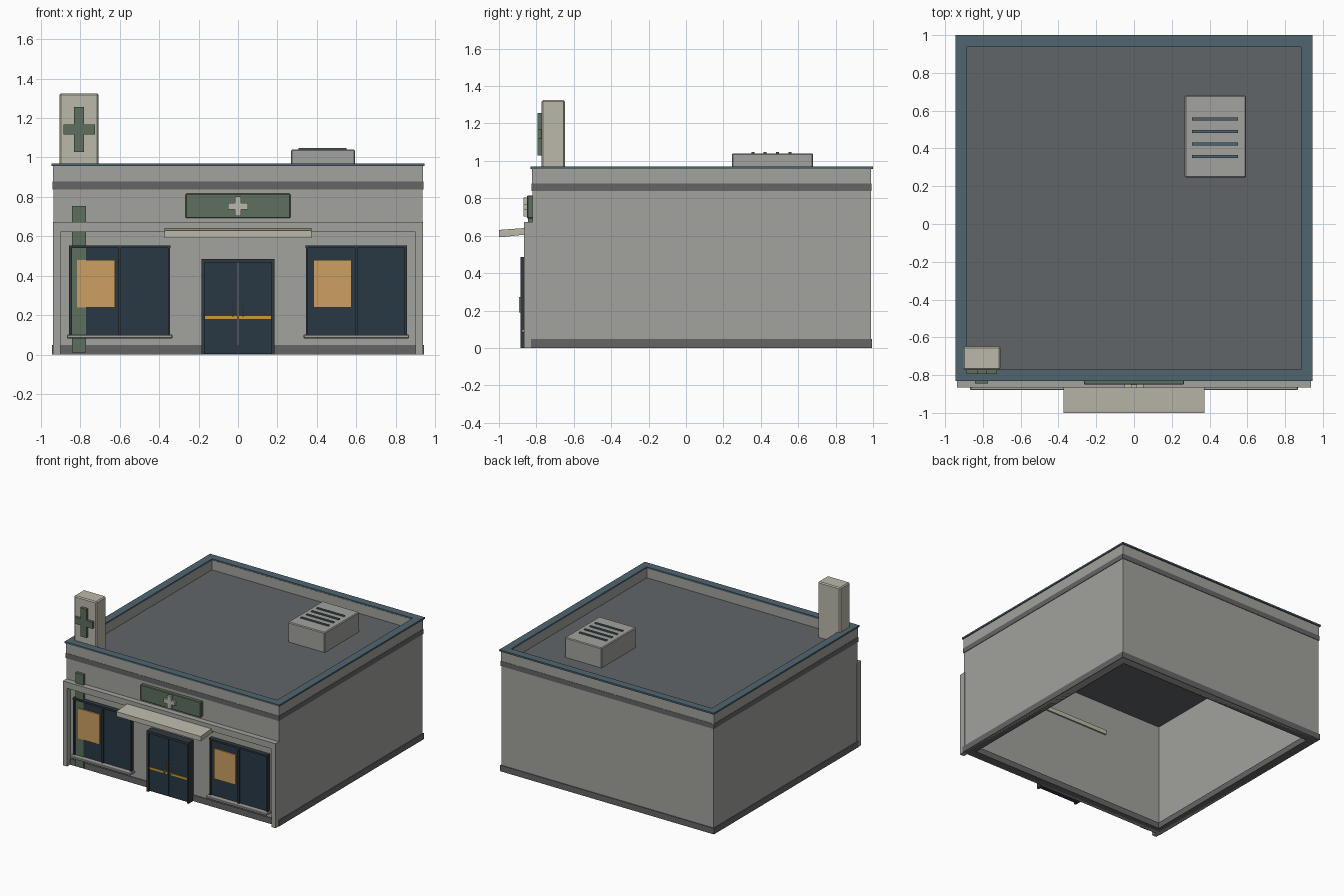
import bpy

if "Cube" in bpy.data.objects:
    bpy.data.objects.remove(bpy.data.objects["Cube"])


def material(name, rgb):
    m = bpy.data.materials.new(name)
    m.diffuse_color = (*rgb, 1)
    m.use_nodes = True
    m.node_tree.nodes["Principled BSDF"].inputs["Base Color"].default_value = m.diffuse_color
    return m


WALL = material("wall_grey", (0.36, 0.36, 0.34))
DARK = material("dark_grey", (0.13, 0.13, 0.13))
ROOF = material("roof_grey", (0.12, 0.13, 0.14))
BLUE = material("slate_blue", (0.08, 0.13, 0.16))
GLASS = material("dark_glass", (0.022, 0.04, 0.06))
FRAME = material("frame", (0.03, 0.04, 0.05))
GREEN = material("green", (0.11, 0.16, 0.11))
CREAM = material("cream", (0.50, 0.48, 0.40))
ORANGE = material("poster_orange", (0.60, 0.35, 0.12))
YELLOW = material("yellow", (0.60, 0.33, 0.03))


def mesh_object(name, verts, faces, mat, bevel=0):
    me = bpy.data.meshes.new(name)
    me.from_pydata(verts, [], faces)
    me.materials.append(mat)
    ob = bpy.data.objects.new(name, me)
    bpy.context.collection.objects.link(ob)
    if bevel:
        b = ob.modifiers.new("bevel", 'BEVEL')
        b.width = bevel
        b.segments = 1
    return ob


def extrude_x(name, x0, x1, profile, mat, bevel=0):
    """Extrude a (y, z) profile, given counter-clockwise seen from +x."""
    n = len(profile)
    verts = [(x, y, z) for x in (x0, x1) for y, z in profile]
    faces = [(i, (i + 1) % n, n + (i + 1) % n, n + i) for i in range(n)]
    faces = [f[::-1] for f in faces] + [tuple(range(n))[::-1], tuple(range(n, 2 * n))]
    return mesh_object(name, verts, [f if len(f) != 4 or k >= n else f[::-1]
                                     for k, f in enumerate(faces)], mat, bevel)


def box(name, x0, x1, y0, y1, z0, z1, mat, bevel=0):
    return extrude_x(name, x0, x1, [(y0, z0), (y1, z0), (y1, z1), (y0, z1)], mat, bevel)


def ring(name, x, y0, y1, t, z0, z1, mat):
    """Rectangular hollow band, open above and below its inner hole."""
    verts = []
    for d, z in ((0, z0), (0, z1), (t, z1), (t, z0)):
        verts += [(-x + d, y0 + d, z), (x - d, y0 + d, z), (x - d, y1 - d, z), (-x + d, y1 - d, z)]
    faces = []
    for k in range(4):
        a, b = 4 * k, 4 * ((k + 1) % 4)
        faces += [(a + i, a + (i + 1) % 4, b + (i + 1) % 4, b + i) for i in range(4)]
    return mesh_object(name, verts, faces, mat)


def cross(name, cx, cz, half_w, half_h, arm, y0, y1, mat):
    """Plus-shaped plate facing the front."""
    a, w, h = arm / 2, half_w, half_h
    pts = [(-a, -h), (a, -h), (a, -a), (w, -a), (w, a), (a, a),
           (a, h), (-a, h), (-a, a), (-w, a), (-w, -a), (-a, -a)]
    n = len(pts)
    verts = [(cx + px, y, cz + pz) for y in (y0, y1) for px, pz in pts]
    faces = [tuple(range(n)), tuple(range(n, 2 * n))[::-1]]
    faces += [(i, n + i, n + (i + 1) % n, (i + 1) % n) for i in range(n)]
    return mesh_object(name, verts, faces, mat)


# Hollow shell, open underneath
ring("walls", 0.936, -0.822, 0.988, 0.055, 0.0, 0.88, WALL)
ring("plinth", 0.942, -0.828, 0.994, 0.07, 0.0, 0.048, DARK)
ring("cornice_band", 0.94, -0.826, 0.992, 0.05, 0.838, 0.878, DARK)
ring("parapet", 0.938, -0.824, 0.99, 0.053, 0.878, 0.958, WALL)
ring("parapet_cap", 0.946, -0.832, 1.0, 0.062, 0.957, 0.97, BLUE)
box("roof", -0.9, 0.9, -0.79, 0.955, 0.862, 0.882, ROOF)

# Shopfront surround
for s in (-1, 1):
    a, b = sorted((s * 0.90, s * 0.938))
    box("pilaster", a, b, -0.866, -0.81, 0.0, 0.63, WALL)
box("lintel", -0.938, 0.938, -0.866, -0.81, 0.622, 0.672, WALL)

# Shop windows
for cx in (-0.6, 0.6):
    box("window_glass", cx - 0.247, cx + 0.247, -0.84, -0.82, 0.10, 0.548, GLASS)
    for dx in (-0.25, 0, 0.25):
        box("window_upright", cx + dx - 0.006, cx + dx + 0.006, -0.852, -0.82, 0.10, 0.55, FRAME)
    box("window_head", cx - 0.258, cx + 0.258, -0.856, -0.82, 0.54, 0.554, FRAME)
    box("window_sill", cx - 0.267, cx + 0.267, -0.88, -0.82, 0.083, 0.101, WALL, 0.003)
    box("poster", cx - 0.217, cx - 0.025, -0.850, -0.839, 0.24, 0.48, ORANGE)

# Green vertical strip on the facade
box("green_strip", -0.842, -0.772, -0.845, -0.815, 0.01, 0.755, GREEN)

# Double door
for s in (-1, 1):
    def side(name, a, b, *rest):
        box(name, *sorted((s * a, s * b)), *rest)
    side("door_jamb", 0.17, 0.185, -0.885, -0.81, 0.0, 0.485, FRAME)
    side("door_leaf", 0.003, 0.171, -0.872, -0.82, 0.004, 0.466, GLASS)
    side("door_stripe", 0.006, 0.168, -0.876, -0.87, 0.18, 0.196, YELLOW)
    side("door_handle", 0.022, 0.029, -0.894, -0.886, 0.19, 0.272, WALL)
    for z in (0.2, 0.255):
        side("handle_mount", 0.023, 0.028, -0.888, -0.87, z, z + 0.006, WALL)
box("door_head", -0.185, 0.185, -0.885, -0.81, 0.466, 0.485, FRAME)

# Sloping canopy, running back through the front wall
extrude_x("canopy", -0.372, 0.372,
          [(-1.0, 0.592), (-0.985, 0.592), (-0.86, 0.606), (-0.755, 0.606),
           (-0.755, 0.641), (-0.86, 0.641), (-0.985, 0.632), (-1.0, 0.630)], CREAM)

# Fascia sign
box("fascia_sign", -0.265, 0.265, -0.85, -0.815, 0.692, 0.816, GREEN, 0.004)
cross("fascia_cross", 0, 0.753, 0.05, 0.05, 0.032, -0.868, -0.845, CREAM)

# Rooftop sign
box("roof_sign", -0.905, -0.707, -0.773, -0.648, 0.875, 1.325, CREAM, 0.008)
cross("roof_sign_cross", -0.806, 1.142, 0.08, 0.114, 0.052, -0.795, -0.77, GREEN)

# Rooftop air unit
box("air_unit", 0.268, 0.593, 0.245, 0.68, 0.875, 1.04, WALL, 0.006)
for i in range(4):
    y = 0.357 + i * 0.066
    box("air_unit_slat", 0.308, 0.55, y - 0.008, y + 0.008, 1.035, 1.048, BLUE)

# Make all normals face outwards
import bmesh
for ob in bpy.context.collection.objects:
    bm = bmesh.new()
    bm.from_mesh(ob.data)
    bmesh.ops.recalc_face_normals(bm, faces=bm.faces)
    bm.to_mesh(ob.data)
    bm.free()
